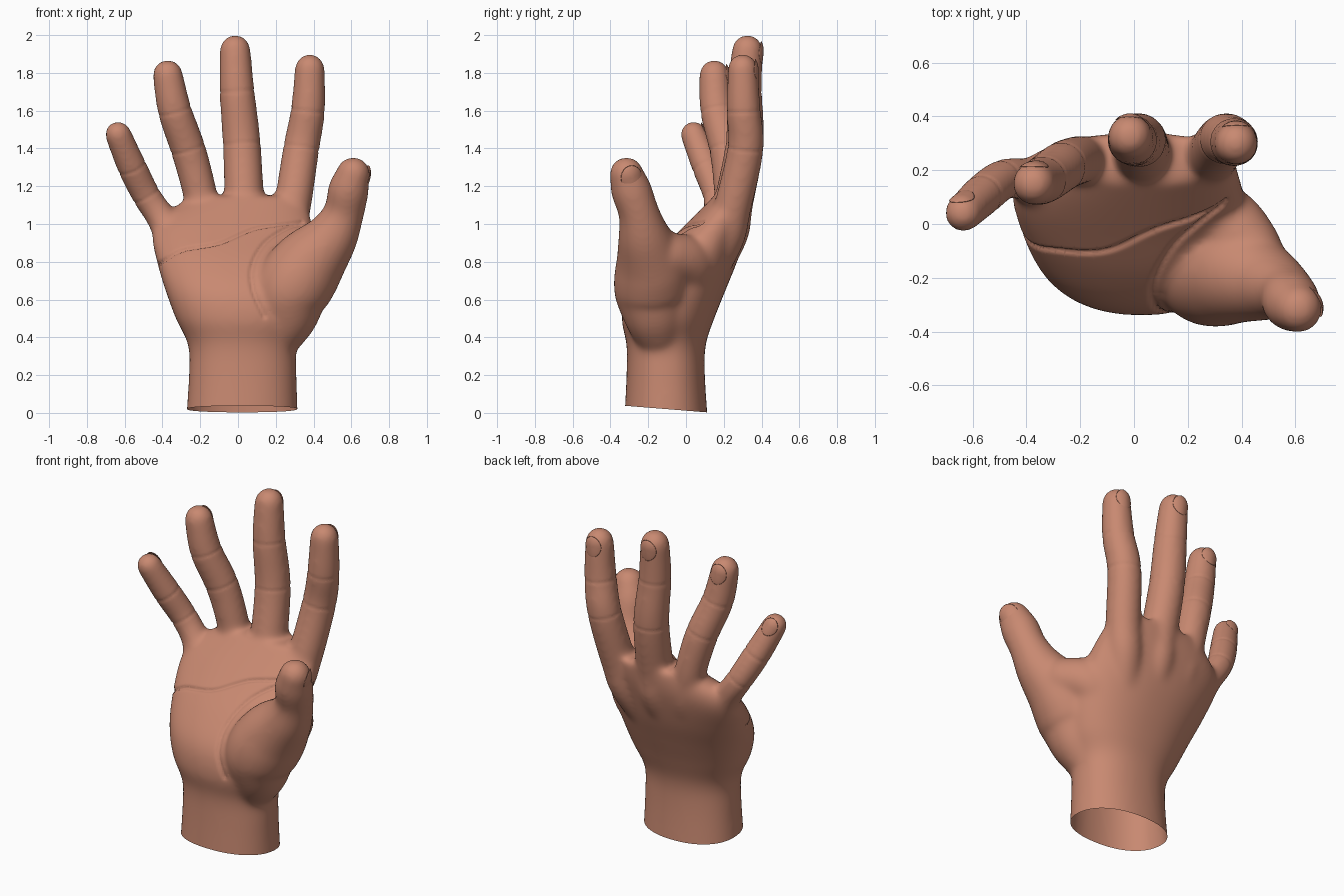
import bpy, bmesh, math
from mathutils import Vector
from mathutils.bvhtree import BVHTree
from mathutils.kdtree import KDTree

if "Cube" in bpy.data.objects:
    bpy.data.objects.remove(bpy.data.objects["Cube"])

skin = bpy.data.materials.new("skin")
skin.use_nodes = True
skin.diffuse_color = (0.58, 0.25, 0.165, 1)
skin.node_tree.nodes["Principled BSDF"].inputs["Base Color"].default_value = skin.diffuse_color


def spline(points, steps):
    """Catmull-Rom samples through tuples of any length."""
    pts = [points[0]] + list(points) + [points[-1]]
    out = []
    for a, b, c, d in zip(pts, pts[1:], pts[2:], pts[3:]):
        for i in range(steps):
            t = i / steps
            out.append([q + t / 2 * (r - p + t * (2 * p - 5 * q + 4 * r - s + t * (3 * (q - r) + s - p)))
                        for p, q, r, s in zip(a, b, c, d)])
    return out + [list(points[-1])]


def loft(bm, rings):
    """Skin closed rings of equal length and cap both ends."""
    loops = [[bm.verts.new(p) for p in ring] for ring in rings]
    n = len(loops[0])
    for a, b in zip(loops, loops[1:]):
        for i in range(n):
            bm.faces.new((a[i], a[(i + 1) % n], b[(i + 1) % n], b[i]))
    bm.faces.new(loops[0][::-1])
    bm.faces.new(loops[-1])


def limb(bm, path):
    """Round tube along (x, y, z, radius) points with a domed tip."""
    s = [(Vector(p[:3]), p[3]) for p in spline(path, 8)]
    tip, r = s[-1]
    d = (tip - s[-3][0]).normalized()
    s += [(tip + d * r * math.sin(a), r * math.cos(a)) for a in [k * math.pi / 18 for k in range(1, 9)]]
    rings = []
    for i, (c, r) in enumerate(s):
        d = (s[min(i + 1, len(s) - 1)][0] - s[max(i - 1, 0)][0]).normalized()
        u = Vector((0, 1, 0)).cross(d).normalized()
        v = d.cross(u)
        rings.append([c + r * (u * math.cos(a) + v * math.sin(a))
                      for a in [k * math.tau / 24 for k in range(24)]])
    loft(bm, rings)


def finish(name, bm):
    me = bpy.data.meshes.new(name)
    bm.to_mesh(me)
    bm.free()
    ob = bpy.data.objects.new(name, me)
    bpy.context.collection.objects.link(ob)
    me.materials.clear()
    me.materials.append(skin)
    me.shade_smooth()
    return ob


# Wrist and palm sections: z, left x, right x, front y, back y
palm = [(-.1, -.28, .32, -.33, .12), (.2, -.26, .31, -.315, .1), (.36, -.265, .315, -.315, .105),
        (.5, -.33, .385, -.34, .15), (.65, -.385, .42, -.31, .21), (.8, -.43, .42, -.2, .27),
        (.95, -.455, .4, -.05, .315), (1.05, -.395, .38, .05, .335), (1.15, -.24, .33, .15, .34)]

# Fingers from the knuckle up: x, y, z, radius
fingers = {
    "index": [(.24, .2, .9, .1), (.285, .245, 1.08, .1), (.335, .315, 1.4, .097),
              (.37, .305, 1.6, .092), (.38, .3, 1.82, .081)],
    "middle": [(.03, .22, .92, .1), (.033, .25, 1.1, .105), (.02, .31, 1.42, .102),
               (-.005, .31, 1.7, .094), (-.015, .325, 1.92, .083)],
    "ring": [(-.15, .2, .92, .1), (-.19, .235, 1.1, .091), (-.215, .235, 1.22, .092),
             (-.265, .215, 1.4, .094), (-.335, .165, 1.6, .091), (-.372, .15, 1.79, .081)],
    "little": [(-.32, .12, .88, .1), (-.405, .165, 1.03, .08), (-.485, .165, 1.15, .077),
               (-.56, .11, 1.3, .079), (-.635, .04, 1.475, .071)],
}
thumb = [(.17, -.12, .32, .1), (.25, -.16, .5, .165), (.28, -.175, .64, .205), (.37, -.18, .78, .197),
         (.495, -.22, .93, .143), (.56, -.25, 1.06, .109), (.585, -.29, 1.18, .109), (.61, -.315, 1.265, .091)]
thumb_web = [(.2, 0, .6, .12), (.32, .01, .78, .14), (.42, -.08, .83, .125), (.46, -.16, .85, .11)]

bm = bmesh.new()
rings = []
for z, x0, x1, y0, y1 in spline(palm, 6):
    ring = []
    for k in range(48):
        c, s = math.cos(k * math.tau / 48), math.sin(k * math.tau / 48)
        ring.append(((x0 + x1) / 2 + (x1 - x0) / 2 * math.copysign(abs(c) ** .9, c),
                     (y0 + y1) / 2 + (y1 - y0) / 2 * math.copysign(abs(s) ** .9, s), z))
    rings.append(ring)
loft(bm, rings)
for path in fingers.values():
    # each finger bone starts inside the palm, closer to the middle
    limb(bm, [(path[0][0] * .55, .05, .6, .08)] + path)
limb(bm, thumb)
limb(bm, thumb_web)

# Fuse the parts into one skin
hand = finish("hand", bm)
mod = hand.modifiers.new("fuse", "REMESH")
mod.mode, mod.voxel_size = "VOXEL", 0.012
mod = hand.modifiers.new("soften", "SMOOTH")
mod.factor, mod.iterations = 0.5, 36
fused = bpy.data.meshes.new_from_object(hand.evaluated_get(bpy.context.evaluated_depsgraph_get()))
bpy.data.objects.remove(hand)

# Open the wrist along a slightly slanted cut
bm = bmesh.new()
bm.from_mesh(fused)
bmesh.ops.bisect_plane(bm, geom=bm.verts[:] + bm.edges[:] + bm.faces[:], plane_co=(0, .11, .003),
                       plane_no=(0, .08, 1), clear_inner=True)
bm.normal_update()
tree = BVHTree.FromBMesh(bm)

# Palm creases: x, z on the front
creases = [[(-.43, .78), (-.3, .86), (-.1, .9), (.1, .98), (.34, 1.01)],
           [(.14, .51), (.08, .65), (.075, .78), (.14, .9), (.25, .975), (.33, 1)]]
marks = []
for line in creases:
    for x, z in spline(line, 30):
        hit = tree.ray_cast(Vector((x, -2, z)), Vector((0, 1, 0)))[0]
        if hit:
            marks.append(hit)
kd = KDTree(len(marks))
for i, p in enumerate(marks):
    kd.insert(p, i)
kd.balance()

# Joint creases circle each finger at two path points
joints = []
for path in fingers.values():
    for i in (-2, -3):
        a, b, c = (Vector(path[j][:3]) for j in (i - 1, i, i + 1 or -1))
        joints.append((b, (c - a).normalized()))
shift = {}
for v in bm.verts:
    depth = 0.013 * math.exp(-(kd.find(v.co)[2] / 0.01) ** 2)
    for p, d in joints:
        off = v.co - p
        if off.length < 0.12:
            depth += 0.003 * math.exp(-(off.dot(d) / 0.008) ** 2)
    shift[v] = v.normal * depth
for v, s in shift.items():
    v.co -= s
finish("hand", bm)

# Nails: thin plates that follow the back of each tip
nails = [(name, path, Vector((0, 1, 0))) for name, path in fingers.items()]
nails.append(("thumb", thumb, Vector((.95, .3, 0))))
for name, path, back in nails:
    tip, r = Vector(path[-1][:3]), path[-1][3]
    d = (tip - Vector(path[-2][:3])).normalized()
    n = (back - d * back.dot(d)).normalized()
    u = d.cross(n)
    bm = bmesh.new()
    bmesh.ops.create_uvsphere(bm, u_segments=24, v_segments=12, radius=1)
    for v in bm.verts:
        x, y, z = v.co
        side, along = x * .66, y * .75 - .1
        height = math.sqrt(1 - side ** 2 - .7 * max(0, along) ** 2) - .01 + .045 * z
        v.co = tip + r * (u * side + d * along + n * height)
    bmesh.ops.recalc_face_normals(bm, faces=bm.faces)
    finish(name + "_nail", bm)
